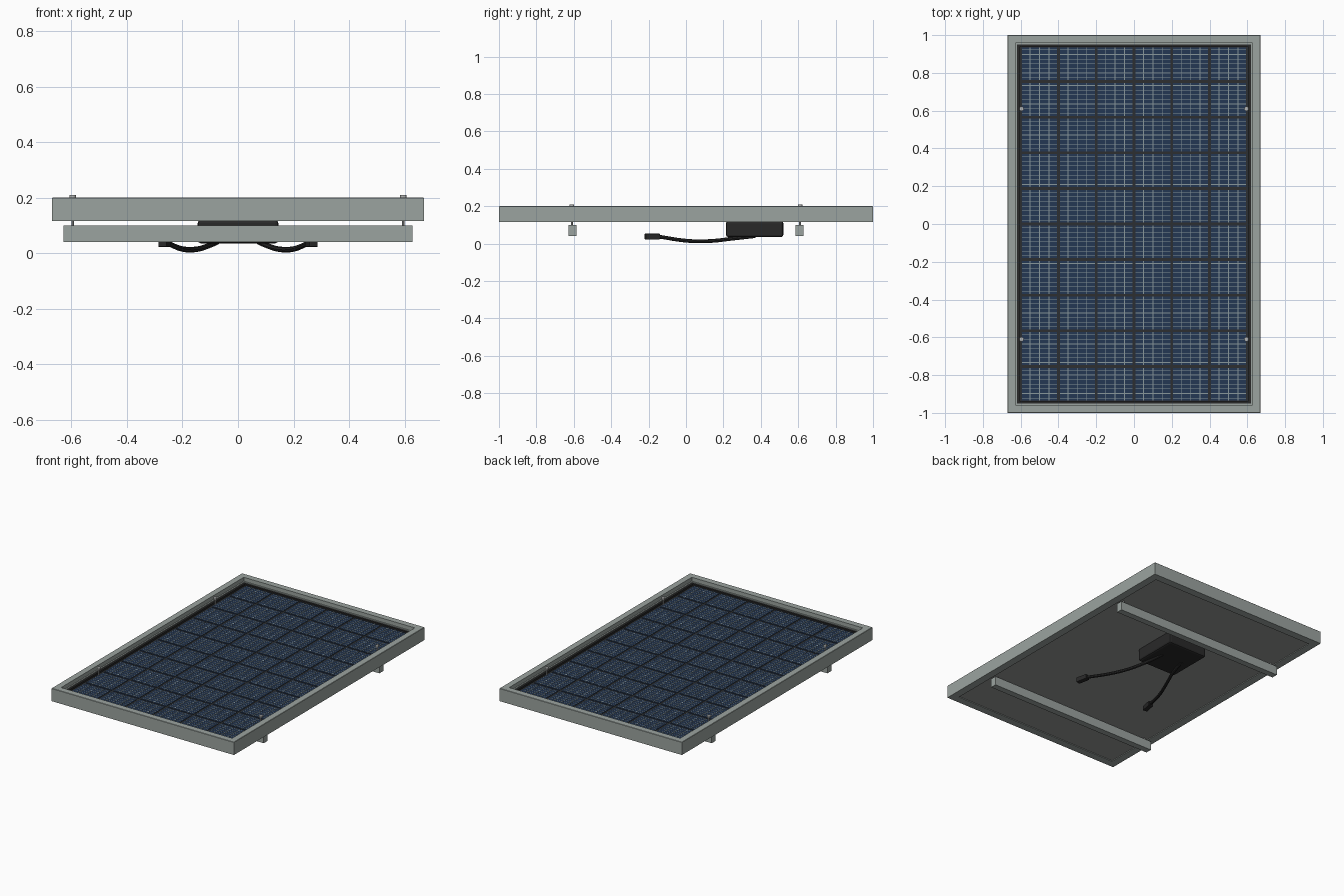
import bpy, bmesh, math
from mathutils import Matrix, Vector

if "Cube" in bpy.data.objects:
    bpy.data.objects.remove(bpy.data.objects["Cube"])


def material(name, rgb):
    m = bpy.data.materials.new(name)
    m.diffuse_color = (*rgb, 1)
    m.use_nodes = True
    m.node_tree.nodes["Principled BSDF"].inputs["Base Color"].default_value = m.diffuse_color
    return m


ALU = material("brushed aluminium", (0.33, 0.37, 0.35))
BACK = material("backsheet grey", (0.30, 0.31, 0.30))
BLACK = material("black plastic", (0.022, 0.022, 0.022))
DARK = material("dark encapsulant", (0.026, 0.028, 0.030))
BLUE = material("cell blue", (0.017, 0.038, 0.088))
SILVER = material("silver contact", (0.25, 0.31, 0.33))
STEEL = material("bolt steel", (0.45, 0.46, 0.46))


def finish(name, bm, mat, bevel=0.0):
    bmesh.ops.recalc_face_normals(bm, faces=bm.faces)
    mesh = bpy.data.meshes.new(name)
    bm.to_mesh(mesh)
    bm.free()
    mesh.materials.append(mat)
    ob = bpy.data.objects.new(name, mesh)
    bpy.context.collection.objects.link(ob)
    if bevel:
        mod = ob.modifiers.new("bevel", 'BEVEL')
        mod.width = bevel
        mod.segments = 2
    return ob


def add_box(bm, center, size):
    bmesh.ops.create_cube(bm, size=1, matrix=Matrix.Translation(center)
                          @ Matrix.Diagonal((*size, 1)))


def box(name, center, size, mat, bevel=0.0):
    bm = bmesh.new()
    add_box(bm, center, size)
    return finish(name, bm, mat, bevel)


def rect_ring(name, profile, mat):
    """Mitred rectangular frame; profile holds (inset from outer edge, z)."""
    bm = bmesh.new()
    loops = []
    for inset, z in profile:
        x, y = 0.67 - inset, 1.0 - inset
        loops.append([bm.verts.new((sx * x, sy * y, z))
                      for sx, sy in ((-1, -1), (1, -1), (1, 1), (-1, 1))])
    for a, b in zip(loops, loops[1:] + loops[:1]):
        for i in range(4):
            j = (i + 1) % 4
            bm.faces.new((a[i], a[j], b[j], b[i]))
    return finish(name, bm, mat)


# Outer frame with a small inner ledge, and the black seal inside it
rect_ring("frame", [(0, 0.115), (0, 0.198), (0.002, 0.2), (0.042, 0.2), (0.042, 0.174),
                    (0.051, 0.174), (0.051, 0.115)], ALU)
rect_ring("edge_seal", [(0.049, 0.15), (0.049, 0.17), (0.064, 0.17), (0.064, 0.15)], BLACK)

# Laminate
box("backsheet", (0, 0, 0.129), (1.25, 1.91, 0.018), BACK)
box("encapsulant", (0, 0, 0.147), (1.245, 1.905, 0.022), DARK)

# Cells, with contact lines laid over them
COLS, ROWS, PX, PY = 6, 10, 0.2, 0.1885
CW, CH = 0.185, 0.174
cells, lines = bmesh.new(), bmesh.new()
for c in range(COLS):
    for r in range(ROWS):
        x = (c - (COLS - 1) / 2) * PX
        y = (r - (ROWS - 1) / 2) * PY
        add_box(cells, (x, y, 0.159), (CW, CH, 0.004))
        for k in (-1, 0, 1):
            add_box(lines, (x + k * 0.05, y, 0.1615), (0.004, CH, 0.002))
        for k in range(-3, 4):
            add_box(lines, (x, y + k * 0.0245, 0.1612), (CW, 0.003, 0.002))
finish("cells", cells, BLUE)
finish("contact_lines", lines, SILVER)

# Mounting rails and bolts
for sy, end in ((-1, "front"), (1, "back")):
    box(end + "_rail", (0, sy * 0.607, 0.07), (1.256, 0.042, 0.06), ALU)
    for sx, side in ((-1, "left"), (1, "right")):
        bm = bmesh.new()
        for rad, z0, z1, n in ((0.012, 0.2, 0.21, 12), (0.005, 0.09, 0.2, 8)):
            bmesh.ops.create_cone(
                bm, cap_ends=True, segments=n, radius1=rad, radius2=rad, depth=z1 - z0,
                matrix=Matrix.Translation((sx * 0.595, sy * 0.61, (z0 + z1) / 2)))
        finish(f"{end}_{side}_bolt", bm, STEEL)

# Junction box under the panel
box("junction_box", (0, 0.367, 0.078), (0.29, 0.306, 0.086), BLACK, 0.012)

# Drooping cables with connectors
for s, side in ((-1, "left"), (1, "right")):
    pts = [(0.075, 0.37, 0.04), (0.105, 0.25, 0.027), (0.15, 0.13, 0.014),
           (0.20, 0.01, 0.015), (0.257, -0.15, 0.038)]
    curve = bpy.data.curves.new(side + "_cable", 'CURVE')
    curve.dimensions = '3D'
    curve.bevel_depth = 0.01
    curve.bevel_resolution = 2
    curve.resolution_u = 6
    curve.use_fill_caps = True
    spline = curve.splines.new('BEZIER')
    spline.bezier_points.add(len(pts) - 1)
    for bp, (x, y, z) in zip(spline.bezier_points, pts):
        bp.co = (s * x, y, z)
        bp.handle_left_type = bp.handle_right_type = 'AUTO'
    curve.materials.append(BLACK)
    ob = bpy.data.objects.new(side + "_cable", curve)
    bpy.context.collection.objects.link(ob)
    bpy.ops.object.select_all(action='DESELECT')
    ob.select_set(True)
    bpy.context.view_layer.objects.active = ob
    bpy.ops.object.convert(target='MESH')
    bpy.ops.object.shade_smooth_by_angle()
    plug = box(side + "_connector", (0, 0, 0), (0.032, 0.078, 0.032), BLACK, 0.004)
    plug.location = (s * 0.264, -0.18, 0.038)
    plug.rotation_euler = (0, 0, s * math.radians(12))
